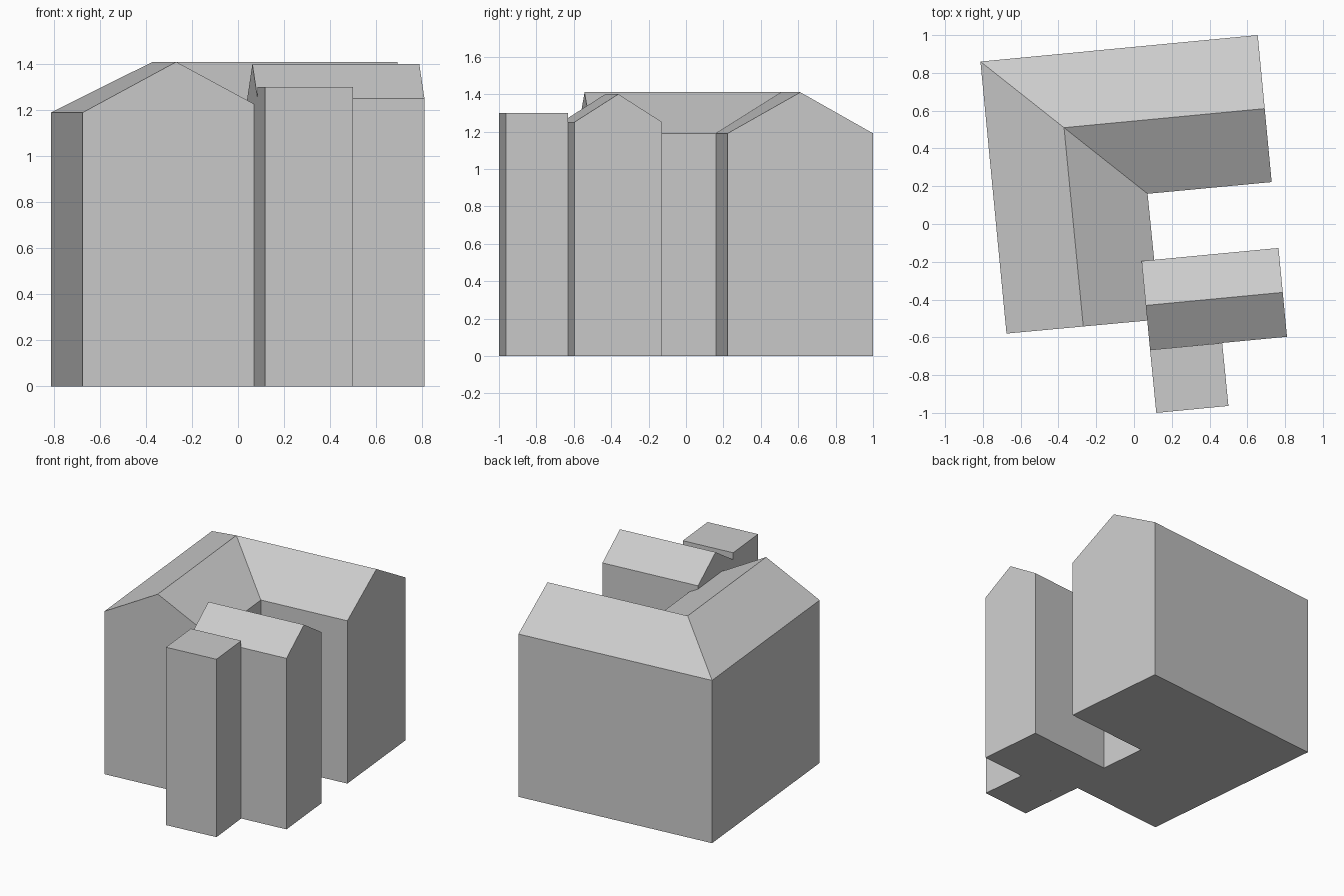
import bpy
import bmesh
from mathutils import Vector

cube = bpy.data.objects.get("Cube")
if cube:
    bpy.data.objects.remove(cube, do_unlink=True)

grey = bpy.data.materials.new("plain_grey")
grey.use_nodes = True
colour = (0.6, 0.6, 0.6, 1)
grey.diffuse_color = colour
grey.node_tree.nodes["Principled BSDF"].inputs["Base Color"].default_value = colour


def block(name, stations, eave, ridge=None):
    """Sweep a house section through (left, right) ground points; no ridge gives a flat top."""
    bm = bmesh.new()
    sections = []
    for left, right in stations:
        a, b = Vector((*left, 0)), Vector((*right, 0))
        up = Vector((0, 0, eave))
        points = [a, b, b + up, a + up]
        if ridge:
            points.insert(3, (a + b) / 2 + Vector((0, 0, ridge)))
        sections.append([bm.verts.new(p) for p in points])
    for s, t in zip(sections, sections[1:]):
        for i in range(len(s)):
            j = (i + 1) % len(s)
            bm.faces.new((s[i], s[j], t[j], t[i]))
    bm.faces.new(sections[0])
    bm.faces.new(sections[-1])
    bmesh.ops.recalc_face_normals(bm, faces=bm.faces[:])
    mesh = bpy.data.meshes.new(name)
    bm.to_mesh(mesh)
    bm.free()
    mesh.materials.append(grey)
    bpy.context.collection.objects.link(bpy.data.objects.new(name, mesh))


# L-shaped house with a mitred gable roof
block("main_house", [((-0.675, -0.58), (0.138, -0.505)),
                     ((-0.813, 0.86), (0.072, 0.16)),
                     ((0.655, 1.0), (0.729, 0.222))], 1.19, 1.41)

# Smaller gabled wing joined to the front right of the house
block("side_wing", [((0.085, -0.666), (0.04, -0.196)),
                    ((0.81, -0.597), (0.765, -0.127))], 1.25, 1.40)

# Flat-topped tower in front of the wing
block("front_tower", [((0.118, -1.0), (0.085, -0.666)),
                      ((0.5, -0.963), (0.467, -0.63))], 1.30)
